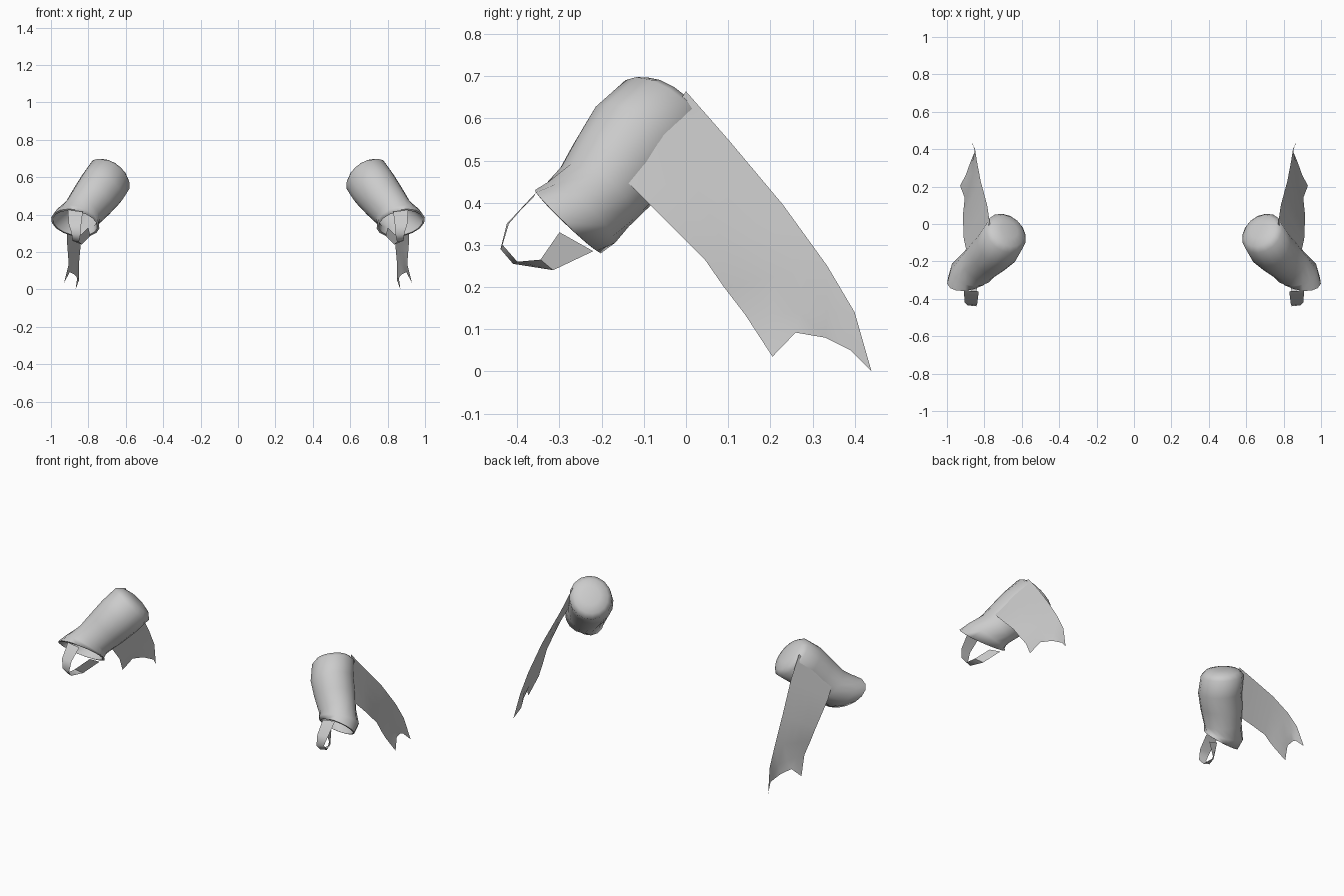
import bpy
import bmesh
from math import cos, sin, pi, radians
from mathutils import Vector

cube = bpy.data.objects.get("Cube")
if cube:
    bpy.data.objects.remove(cube, do_unlink=True)

cloth = bpy.data.materials.new("grey cloth")
cloth.use_nodes = True
COLOUR = (0.6, 0.6, 0.6, 1)
cloth.diffuse_color = COLOUR
cloth.node_tree.nodes["Principled BSDF"].inputs["Base Color"].default_value = COLOUR

SIDES = 16
AXIS = Vector((.48, -.53, -.70)).normalized()     # shoulder end to wrist
ACROSS = Vector((0, 0, 1)).cross(AXIS).normalized()
UP = AXIS.cross(ACROSS)


def ring(centre, a, b):
    """Ellipse from a centre and two half-axis vectors."""
    c = Vector(centre)
    return [c + a * cos(2 * pi * i / SIDES) + b * sin(2 * pi * i / SIDES)
            for i in range(SIDES)]


def round_ring(centre, ra, rb):
    return ring(centre, ACROSS * ra, UP * rb)


def loft(name, rows, side, closed=False, facing=None):
    """Skin rows of points; closed rows make a capped tube, open rows a sheet."""
    bm = bmesh.new()
    verts = [[bm.verts.new((p[0] * side, p[1], p[2])) for p in row] for row in rows]
    n = len(rows[0])
    for r, s in zip(verts, verts[1:]):
        for i in range(n if closed else n - 1):
            j = (i + 1) % n
            bm.faces.new((r[i], r[j], s[j], s[i]))
    if closed:
        bm.faces.new(verts[0])
        bm.faces.new(verts[-1])
        bmesh.ops.recalc_face_normals(bm, faces=bm.faces)
    else:
        bm.normal_update()
        bm.faces.ensure_lookup_table()
        aim = Vector((facing[0] * side, facing[1], facing[2]))
        if bm.faces[0].normal.dot(aim) < 0:
            bmesh.ops.reverse_faces(bm, faces=bm.faces)
    mesh = bpy.data.meshes.new(name)
    bm.to_mesh(mesh)
    bm.free()
    mesh.materials.append(cloth)
    obj = bpy.data.objects.new(name, mesh)
    bpy.context.collection.objects.link(obj)
    bpy.ops.object.select_all(action='DESELECT')
    obj.select_set(True)
    bpy.context.view_layer.objects.active = obj
    bpy.ops.object.shade_smooth_by_angle(angle=radians(70))


# Sleeve: shallow domed shoulder end, tapering body, flared cuff, hollow wrist
shoulder = Vector((.685, -.05, .605))
cuff = Vector((.87, -.28, .355))
wide, tall = Vector((.125, -.01, 0)), Vector((.035, -.078, .075))
sleeve_rows = [
    round_ring(shoulder - AXIS * .038, .05, .055),
    round_ring(shoulder - AXIS * .025, .096, .104),
    round_ring(shoulder, .12, .13),
    round_ring((.728, -.12, .542), .123, .13),
    round_ring((.777, -.167, .478), .117, .121),
    round_ring((.828, -.215, .415), .105, .109),
    ring((.862, -.25, .375), Vector((.112, .035, 0)), Vector((.038, -.074, .076))),
    ring(cuff, wide, tall),
    ring(cuff + AXIS * .002, wide * .92, tall * .9),
    round_ring((.84, -.228, .4), .094, .094),
    round_ring((.777, -.167, .478), .106, .11),
]

# Streamer: upper and lower edges, then a swallow-tailed end
upper = [(.77, 0, .664), (.785, .1, .55), (.82, .23, .395), (.84, .335, .25), (.85, .4, .14)]
lower = [(.895, -.145, .455), (.91, -.08, .39), (.915, .045, .265), (.91, .09, .2), (.905, .14, .135)]
streamer_rows = [[Vector(a).lerp(Vector(b), k / 4) for k in range(5)]
                 for a, b in zip(upper, lower)]
streamer_rows.append([(.868, .44, 0), (.85, .39, .05), (.875, .33, .08),
                      (.90, .26, .092), (.93, .205, .035)])

# Hand strap: pairs of edge points looping from the cuff front to its underside
strap_rows = [
    ((.91, -.355, .425), (.83, -.36, .415)),
    ((.905, -.42, .35), (.838, -.425, .35)),
    ((.89, -.435, .30), (.843, -.44, .29)),
    ((.885, -.40, .26), (.85, -.41, .255)),
    ((.87, -.345, .265), (.835, -.315, .24)),
    ((.80, -.30, .33), (.79, -.22, .285)),
]

for label, side in (("left", 1), ("right", -1)):
    loft(label + "_sleeve", sleeve_rows, side, closed=True)
    loft(label + "_streamer", streamer_rows, side, facing=(1, 0, 0))
    loft(label + "_hand_strap", strap_rows, side, facing=(0, -1, 0))
